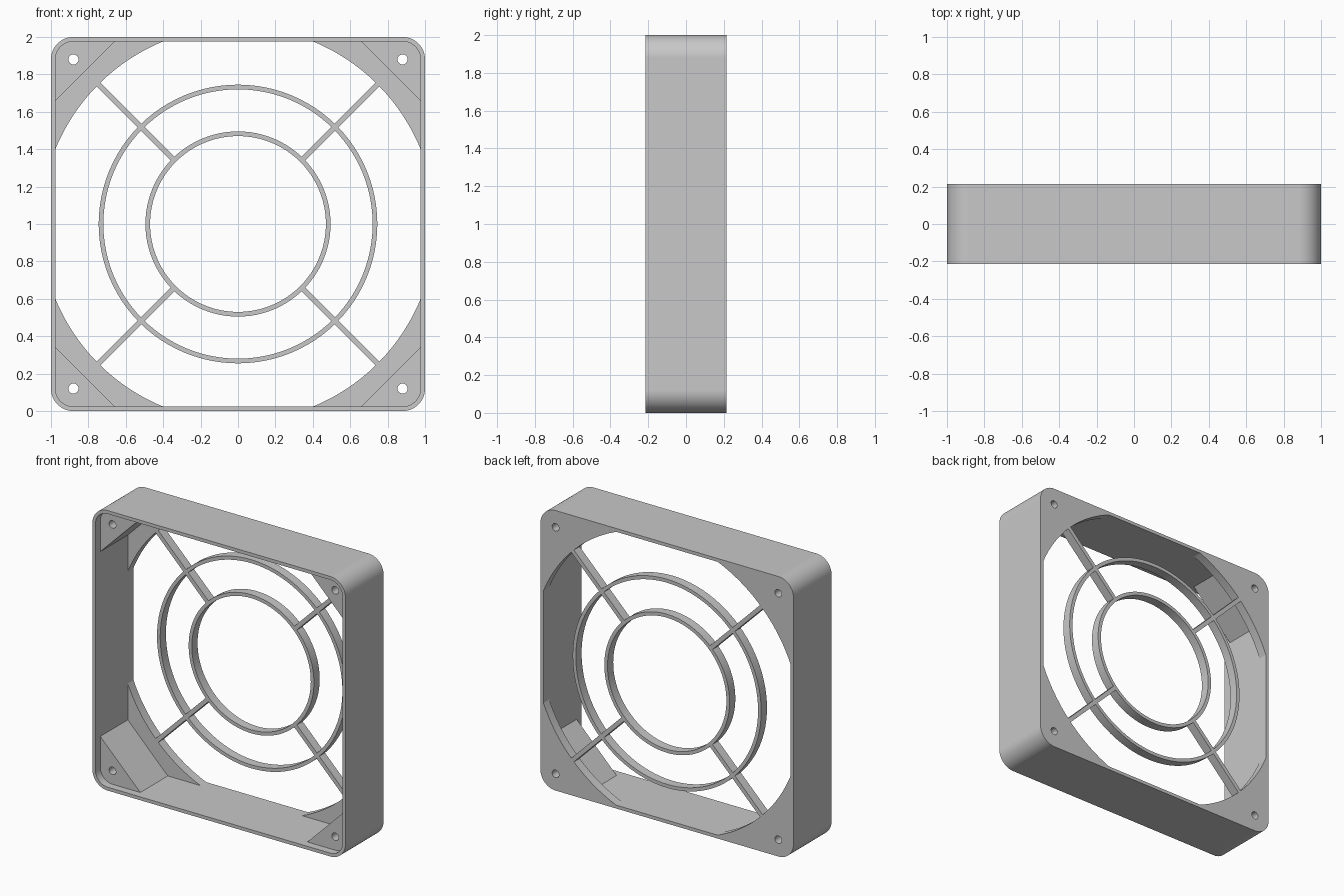
import bpy, bmesh, math
from math import cos, sin, pi

cube = bpy.data.objects.get("Cube")
if cube:
    bpy.data.objects.remove(cube, do_unlink=True)

grey = bpy.data.materials.new("plain_grey")
grey.use_nodes = True
colour = (0.58, 0.58, 0.58, 1)
grey.diffuse_color = colour
grey.node_tree.nodes["Principled BSDF"].inputs["Base Color"].default_value = colour

FRONT, BACK = -0.215, 0.215
PLATE = 0.15        # front of the back plate and of the guard
POST = -0.16        # front of the corner posts
INNER = 0.976       # half width inside the walls
OPENING = 1.055     # radius of the air opening
CENTRE = 1.0        # height of the middle


def arc(cx, cz, r, a0, a1, n):
    return [(cx + r * cos(a0 + (a1 - a0) * i / n),
             cz + r * sin(a0 + (a1 - a0) * i / n)) for i in range(n + 1)]


def circle(r, n, cx=0, cz=0):
    return arc(cx, cz, r, 0, 2 * pi, n)[:-1]


def rounded_square(half, r):
    pts = []
    for q in range(4):
        a = q * pi / 2
        sx, sz = (1, -1, -1, 1)[q], (1, 1, -1, -1)[q]
        pts += arc(sx * (half - r), sz * (half - r), r, a, a + pi / 2, 14)
    return pts


def prism(name, pts, y0, y1):
    """Extrude an x-z outline from y0 to y1."""
    bm = bmesh.new()
    face = bm.faces.new([bm.verts.new((x, y0, z + CENTRE)) for x, z in pts])
    out = bmesh.ops.extrude_face_region(bm, geom=[face])
    verts = [v for v in out["geom"] if isinstance(v, bmesh.types.BMVert)]
    bmesh.ops.translate(bm, verts=verts, vec=(0, y1 - y0, 0))
    bmesh.ops.recalc_face_normals(bm, faces=bm.faces)
    mesh = bpy.data.meshes.new(name)
    bm.to_mesh(mesh)
    bm.free()
    mesh.materials.append(grey)
    ob = bpy.data.objects.new(name, mesh)
    bpy.context.scene.collection.objects.link(ob)
    return ob


def combine(target, other, operation):
    """Apply a boolean and discard the second object."""
    mod = target.modifiers.new(operation, "BOOLEAN")
    mod.operation, mod.solver, mod.object = operation, "EXACT", other
    bpy.context.view_layer.objects.active = target
    bpy.ops.object.modifier_apply(modifier=mod.name)
    bpy.data.objects.remove(other, do_unlink=True)


# Square housing with rounded corners
frame = prism("fan_guard_frame", rounded_square(1, 0.12), FRONT, BACK)

# Shallow front recess, leaving the thin wall
combine(frame, prism("recess", rounded_square(INNER, 0.096), FRONT - 0.1, POST),
        "DIFFERENCE")

# Deep cavity between the diagonal corner posts
cut = 0.66
octagon = [(INNER, -cut), (INNER, cut), (cut, INNER), (-cut, INNER),
           (-INNER, cut), (-INNER, -cut), (-cut, -INNER), (cut, -INNER)]
combine(frame, prism("cavity", octagon, FRONT - 0.1, PLATE), "DIFFERENCE")

# Round air opening, flattened where it meets the walls
a0 = math.acos(INNER / OPENING)
opening = []
for q in range(4):
    opening += arc(0, 0, OPENING, q * pi / 2 + a0, (q + 1) * pi / 2 - a0, 24)
combine(frame, prism("opening", opening, FRONT - 0.1, BACK + 0.1), "DIFFERENCE")

# Screw holes
for sx in (-1, 1):
    for sz in (-1, 1):
        combine(frame, prism("hole", circle(0.027, 24, sx * 0.88, sz * 0.88),
                             FRONT - 0.1, BACK + 0.1), "DIFFERENCE")

# Guard rings
guard = None
for outer, inner in ((0.745, 0.72), (0.495, 0.47)):
    ring = prism("guard_ring", circle(outer, 96), PLATE, BACK)
    combine(ring, prism("ring_hole", circle(inner, 96), PLATE - 0.1, BACK + 0.1),
            "DIFFERENCE")
    if guard:
        combine(guard, ring, "UNION")
    else:
        guard = ring

# Diagonal spokes from the inner ring into the corners
for q in range(4):
    a = pi / 4 + q * pi / 2
    outline = [(u * cos(a) - v * sin(a), u * sin(a) + v * cos(a))
               for u, v in ((0.483, -0.015), (1.1, -0.015), (1.1, 0.015), (0.483, 0.015))]
    combine(guard, prism("spoke", outline, PLATE, BACK), "UNION")
combine(frame, guard, "UNION")

# Smooth curved walls, crisp edges
bpy.ops.object.select_all(action="DESELECT")
frame.select_set(True)
bpy.context.view_layer.objects.active = frame
bpy.ops.object.shade_smooth_by_angle(angle=math.radians(20))
weighted = frame.modifiers.new("even_shading", "WEIGHTED_NORMAL")
weighted.keep_sharp = True
